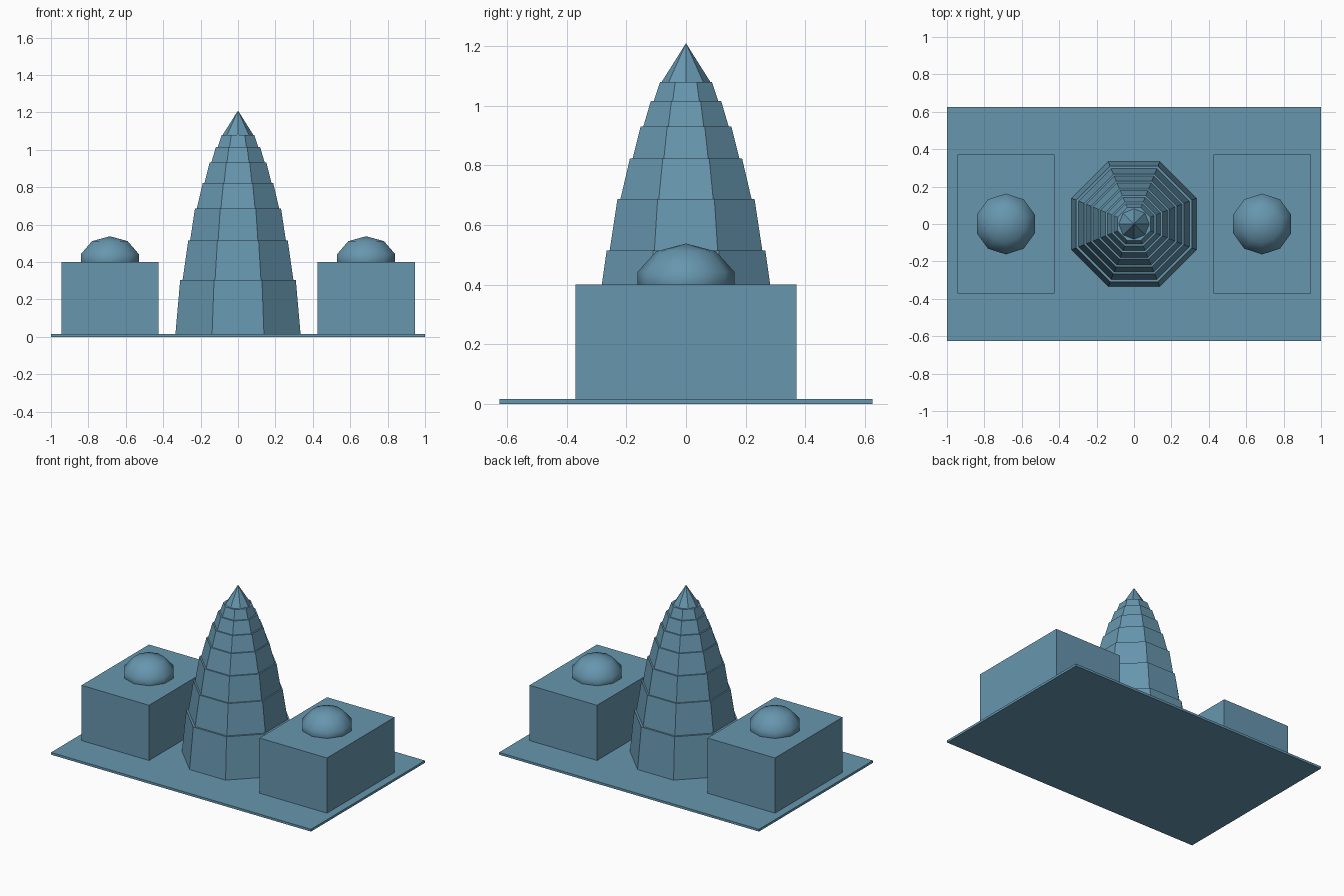
import bpy, bmesh
from math import pi, cos, sin

if "Cube" in bpy.data.objects:
    bpy.data.objects.remove(bpy.data.objects["Cube"])

# Single slate-blue colour for everything
blue = bpy.data.materials.new("slate_blue")
blue.diffuse_color = (0.135, 0.305, 0.425, 1)
blue.use_nodes = True
blue.node_tree.nodes["Principled BSDF"].inputs["Base Color"].default_value = blue.diffuse_color


def finish(name, bm, smooth=False):
    bmesh.ops.recalc_face_normals(bm, faces=bm.faces)
    for f in bm.faces:
        f.smooth = smooth
    me = bpy.data.meshes.new(name)
    bm.to_mesh(me)
    bm.free()
    me.materials.append(blue)
    ob = bpy.data.objects.new(name, me)
    bpy.context.collection.objects.link(ob)
    return ob


def box(name, x0, x1, y0, y1, z0, z1):
    bm = bmesh.new()
    bmesh.ops.create_cube(bm, size=1)
    for v in bm.verts:
        v.co = ((x0 + x1) / 2 + v.co.x * (x1 - x0),
                (y0 + y1) / 2 + v.co.y * (y1 - y0),
                (z0 + z1) / 2 + v.co.z * (z1 - z0))
    return finish(name, bm)


def lathe(name, profile, sides, start, x=0, smooth=False):
    """Revolve (radius, z) points into a faceted solid; last point is the tip."""
    bm = bmesh.new()
    rings = []
    for r, z in profile[:-1]:
        rings.append([bm.verts.new((x + r * cos(start + 2 * pi * i / sides),
                                    r * sin(start + 2 * pi * i / sides), z))
                      for i in range(sides)])
    bm.faces.new(rings[0])
    for a, b in zip(rings, rings[1:]):
        for i in range(sides):
            j = (i + 1) % sides
            bm.faces.new((a[i], a[j], b[j], b[i]))
    tip = bm.verts.new((x, 0, profile[-1][1]))
    for i in range(sides):
        bm.faces.new((rings[-1][i], rings[-1][(i + 1) % sides], tip))
    return finish(name, bm, smooth)


# Ground slab
box("base_slab", -1, 1, -0.626, 0.626, 0, 0.016)

# Stepped octagonal tower: (bottom z, bottom apothem, top apothem) per tier
tiers = [(0.01, 0.335, 0.309), (0.305, 0.296, 0.266), (0.515, 0.256, 0.230),
         (0.687, 0.220, 0.188), (0.824, 0.179, 0.152), (0.931, 0.143, 0.118),
         (1.016, 0.108, 0.087)]
tops = [t[0] for t in tiers[1:]] + [1.08]
profile = []
for (z, r0, r1), top in zip(tiers, tops):
    profile += [(r0 / cos(pi / 8), z), (r1 / cos(pi / 8), top)]
lathe("tower", profile + [(0, 1.08)], 8, pi / 8)

# Pointed cap, turned so its edges face front and side
lathe("tower_cap", [(0.083, 1.078), (0, 1.21)], 8, 0)

# Side blocks, each with a flattened ten-sided dome
for side, s in (("left", -1), ("right", 1)):
    cx = 0.685 * s
    box(side + "_block", cx - 0.26, cx + 0.26, -0.371, 0.371, 0.01, 0.40)
    dome = [(0.171 * sin(a * pi / 5), 0.40 + 0.138 * cos(a * pi / 5))
            for a in (3, 2, 1, 0)]
    lathe(side + "_dome", dome, 10, pi / 2, cx, smooth=True)
